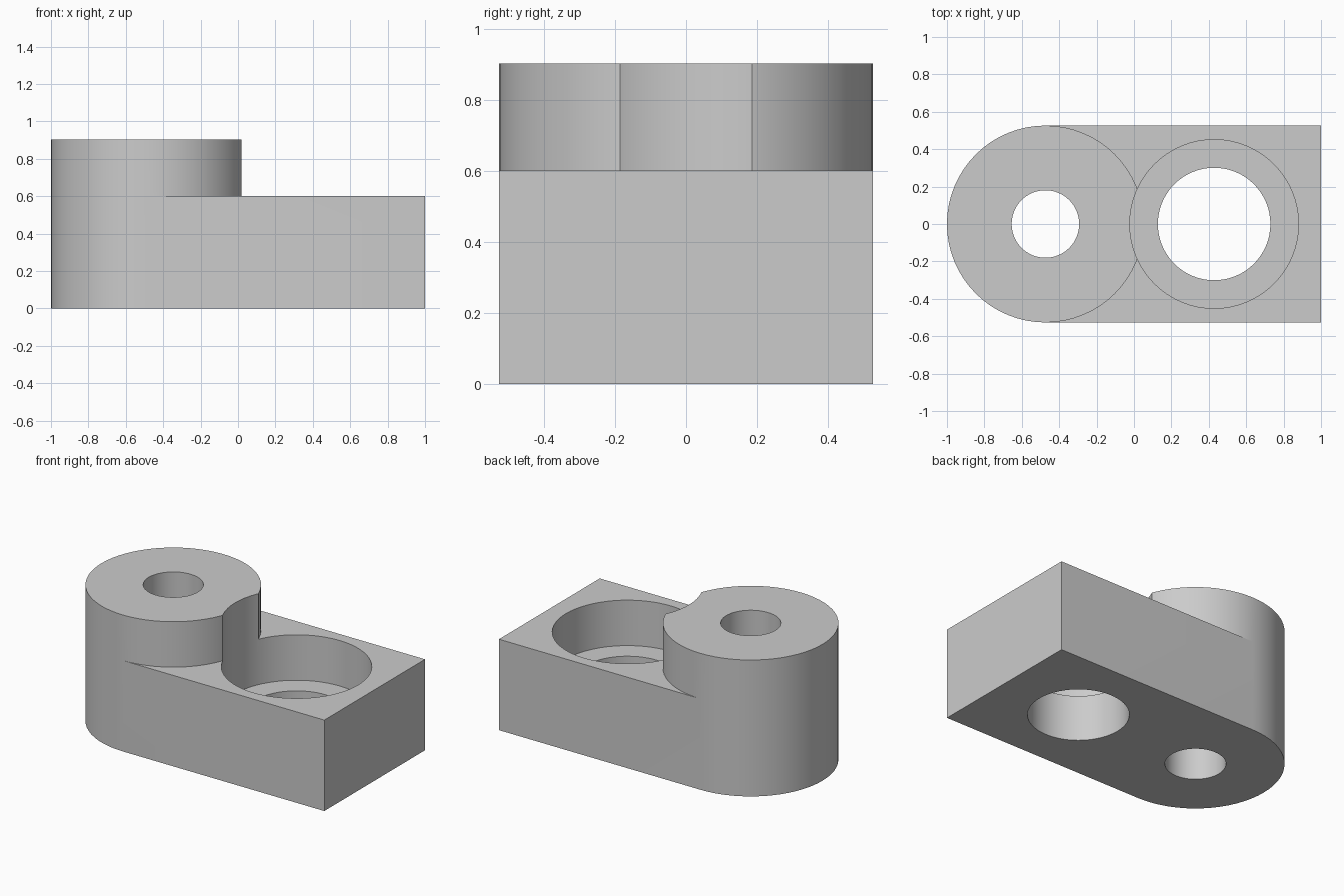
import bpy, bmesh, math

if "Cube" in bpy.data.objects:
    bpy.data.objects.remove(bpy.data.objects["Cube"])

U = 2 / 133                      # one design unit
BOSS_X, BORE_X = -31.5 * U, 28.5 * U
BOSS_R = 35 * U
BASE_H, BOSS_H = 40 * U, 60 * U
SEG = 64

grey = bpy.data.materials.new("plain grey")
grey.diffuse_color = (0.6, 0.6, 0.6, 1)
grey.use_nodes = True
grey.node_tree.nodes["Principled BSDF"].inputs["Base Color"].default_value = grey.diffuse_color


def prism(name, points, z0, z1):
    """Extrude a flat outline from z0 to z1."""
    bm = bmesh.new()
    face = bm.faces.new([bm.verts.new((x, y, z0)) for x, y in points])
    ext = bmesh.ops.extrude_face_region(bm, geom=[face])["geom"]
    top = [v for v in ext if isinstance(v, bmesh.types.BMVert)]
    bmesh.ops.translate(bm, vec=(0, 0, z1 - z0), verts=top)
    bmesh.ops.recalc_face_normals(bm, faces=bm.faces)
    mesh = bpy.data.meshes.new(name)
    bm.to_mesh(mesh)
    bm.free()
    mesh.materials.append(grey)
    obj = bpy.data.objects.new(name, mesh)
    bpy.context.collection.objects.link(obj)
    return obj


def arc(cx, r, start, end, n):
    step = (end - start) / n
    return [(cx + r * math.cos(start + i * step), r * math.sin(start + i * step))
            for i in range(n + 1)]


def cylinder(name, cx, r, z0, z1):
    return prism(name, arc(cx, r, 0, 2 * math.pi, SEG)[:-1], z0, z1)


def combine(target, tool, operation):
    """Apply a boolean and discard the helper."""
    mod = target.modifiers.new(operation.lower(), 'BOOLEAN')
    mod.operation, mod.solver, mod.object = operation, 'EXACT', tool
    bpy.context.view_layer.objects.active = target
    bpy.ops.object.modifier_apply(modifier=mod.name)
    bpy.data.objects.remove(tool)


# Base: block with one rounded end
outline = arc(BOSS_X, BOSS_R, math.pi / 2, 3 * math.pi / 2, SEG // 2)
outline += [(1, -BOSS_R), (1, BOSS_R)]
bracket = prism("bracket_body", outline, 0, BASE_H)

# Raised round boss
combine(bracket, cylinder("boss", BOSS_X, BOSS_R, 0, BOSS_H), 'UNION')

# Counterbore (also clips the boss), large through hole, boss hole
for name, x, r, z0 in (("counterbore", BORE_X, 30 * U, 20 * U),
                       ("large_hole", BORE_X, 20 * U, -0.2),
                       ("boss_hole", BOSS_X, 12 * U, -0.2)):
    combine(bracket, cylinder(name, x, r, z0, 1.2), 'DIFFERENCE')

# Smooth walls, sharp rims
bpy.ops.object.select_all(action='DESELECT')
bracket.select_set(True)
bpy.context.view_layer.objects.active = bracket
bpy.ops.object.shade_smooth_by_angle(angle=math.radians(30))
